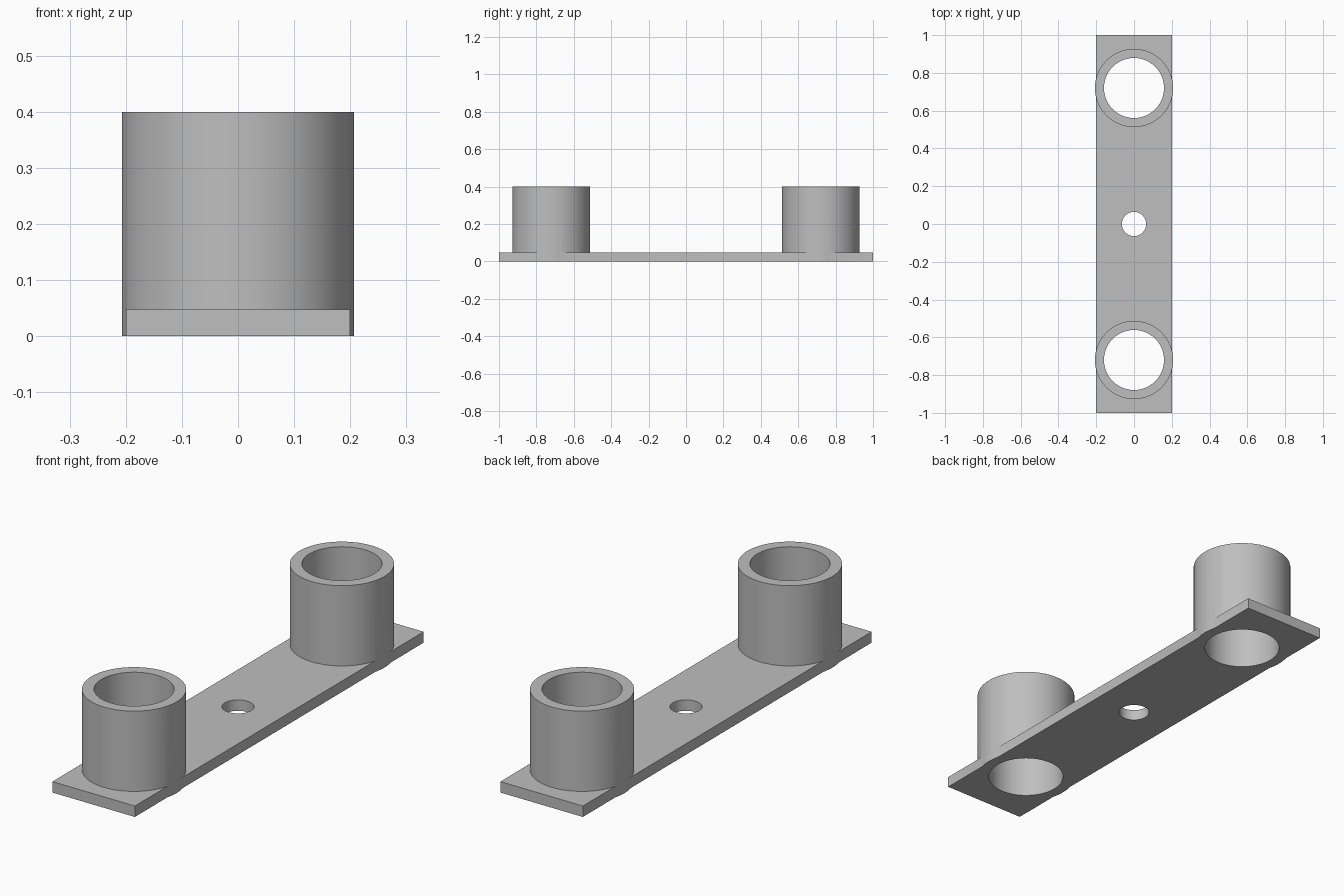
import bpy

cube = bpy.data.objects.get("Cube")
if cube:
    bpy.data.objects.remove(cube, do_unlink=True)

HALF_WIDTH, HALF_LENGTH, PLATE_H = 0.2, 1.0, 0.048
TUBE_Y, TUBE_H, OUTER_R, INNER_R = 0.72, 0.4, 0.207, 0.159
HOLE_R = 0.064

grey = bpy.data.materials.new("plain grey")
grey.use_nodes = True
colour = (0.52, 0.52, 0.52, 1)
grey.diffuse_color = colour
grey.node_tree.nodes["Principled BSDF"].inputs["Base Color"].default_value = colour


def cylinder(name, radius, y, bottom, top):
    bpy.ops.mesh.primitive_cylinder_add(
        vertices=96, radius=radius, depth=top - bottom,
        location=(0, y, (bottom + top) / 2))
    obj = bpy.context.object
    obj.name = name
    obj.data.materials.append(grey)
    return obj


def combine(target, tool, operation):
    mod = target.modifiers.new(operation.lower(), "BOOLEAN")
    mod.operation = operation
    mod.solver = "EXACT"
    mod.object = tool
    bpy.ops.object.select_all(action="DESELECT")
    target.select_set(True)
    bpy.context.view_layer.objects.active = target
    bpy.ops.object.modifier_apply(modifier=mod.name)
    bpy.data.objects.remove(tool, do_unlink=True)


# Flat base strip
bpy.ops.mesh.primitive_cube_add(size=1, location=(0, 0, PLATE_H / 2))
bracket = bpy.context.object
bracket.name = "base_plate_with_sockets"
bracket.scale = (2 * HALF_WIDTH, 2 * HALF_LENGTH, PLATE_H)
bpy.ops.object.transform_apply(location=True, rotation=False, scale=True)
bracket.data.materials.append(grey)

# Socket tubes joined to the strip, then bored right through
for side in (-1, 1):
    y = side * TUBE_Y
    combine(bracket, cylinder("socket_wall", OUTER_R, y, 0, TUBE_H), "UNION")
for side in (-1, 1):
    y = side * TUBE_Y
    combine(bracket, cylinder("socket_bore", INNER_R, y, -0.1, TUBE_H + 0.1), "DIFFERENCE")

# Central screw hole
combine(bracket, cylinder("screw_hole", HOLE_R, 0, -0.1, 0.2), "DIFFERENCE")

bracket.select_set(True)
bpy.context.view_layer.objects.active = bracket
bpy.ops.object.shade_smooth_by_angle()
